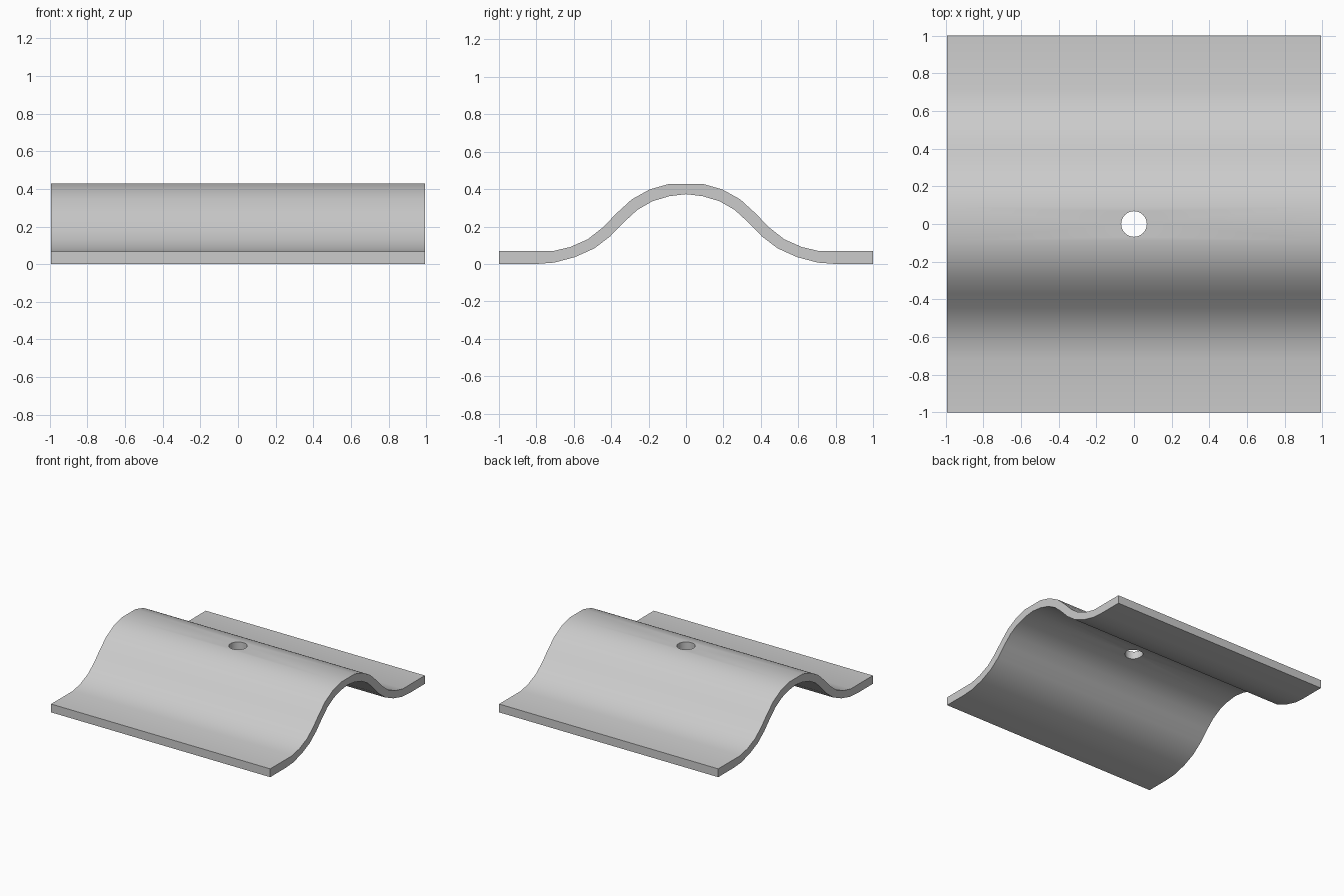
import bpy, bmesh, math

if "Cube" in bpy.data.objects:
    bpy.data.objects.remove(bpy.data.objects["Cube"])

HALF_X = 0.992

# Half profile (y, z): upper and lower edges from the crown outward
upper = [(0.09, 0.428), (0.195, 0.398), (0.29, 0.345), (0.37, 0.272), (0.445, 0.195),
         (0.525, 0.132), (0.62, 0.09), (0.715, 0.068), (1.0, 0.068)]
lower = [(0, 0.373), (0.09, 0.362), (0.18, 0.335), (0.26, 0.289), (0.33, 0.225),
         (0.405, 0.148), (0.49, 0.083), (0.595, 0.036), (0.705, 0.007), (0.80, 0.0), (1.0, 0.0)]


def mirrored(points):
    left = [(-y, z) for y, z in reversed(points) if y > 0]
    return left + points


profile = mirrored(upper) + mirrored(lower)[::-1]

# Curved sheet: profile extruded along x
bm = bmesh.new()
face = bm.faces.new([bm.verts.new((-HALF_X, y, z)) for y, z in profile])
ext = bmesh.ops.extrude_face_region(bm, geom=[face])
verts = [g for g in ext["geom"] if isinstance(g, bmesh.types.BMVert)]
bmesh.ops.translate(bm, verts=verts, vec=(2 * HALF_X, 0, 0))
bmesh.ops.recalc_face_normals(bm, faces=bm.faces)
mesh = bpy.data.meshes.new("clamp_plate")
bm.to_mesh(mesh)
bm.free()
plate = bpy.data.objects.new("clamp_plate", mesh)
bpy.context.collection.objects.link(plate)

# Bolt hole through the crown
bpy.ops.mesh.primitive_cylinder_add(vertices=32, radius=0.068, depth=0.6, location=(0, 0, 0.4))
cutter = bpy.context.object
cutter.name = "hole_cutter"
cutter.hide_render = True
cutter.hide_set(True)
hole = plate.modifiers.new("hole", 'BOOLEAN')
hole.operation = 'DIFFERENCE'
hole.solver = 'EXACT'
hole.object = cutter

# Smooth bends, sharp rims: bake the hole, then shade
bpy.context.view_layer.objects.active = plate
plate.select_set(True)
bpy.ops.object.modifier_apply(modifier="hole")
bpy.data.objects.remove(cutter)
bpy.ops.object.shade_smooth_by_angle(angle=math.radians(30))
